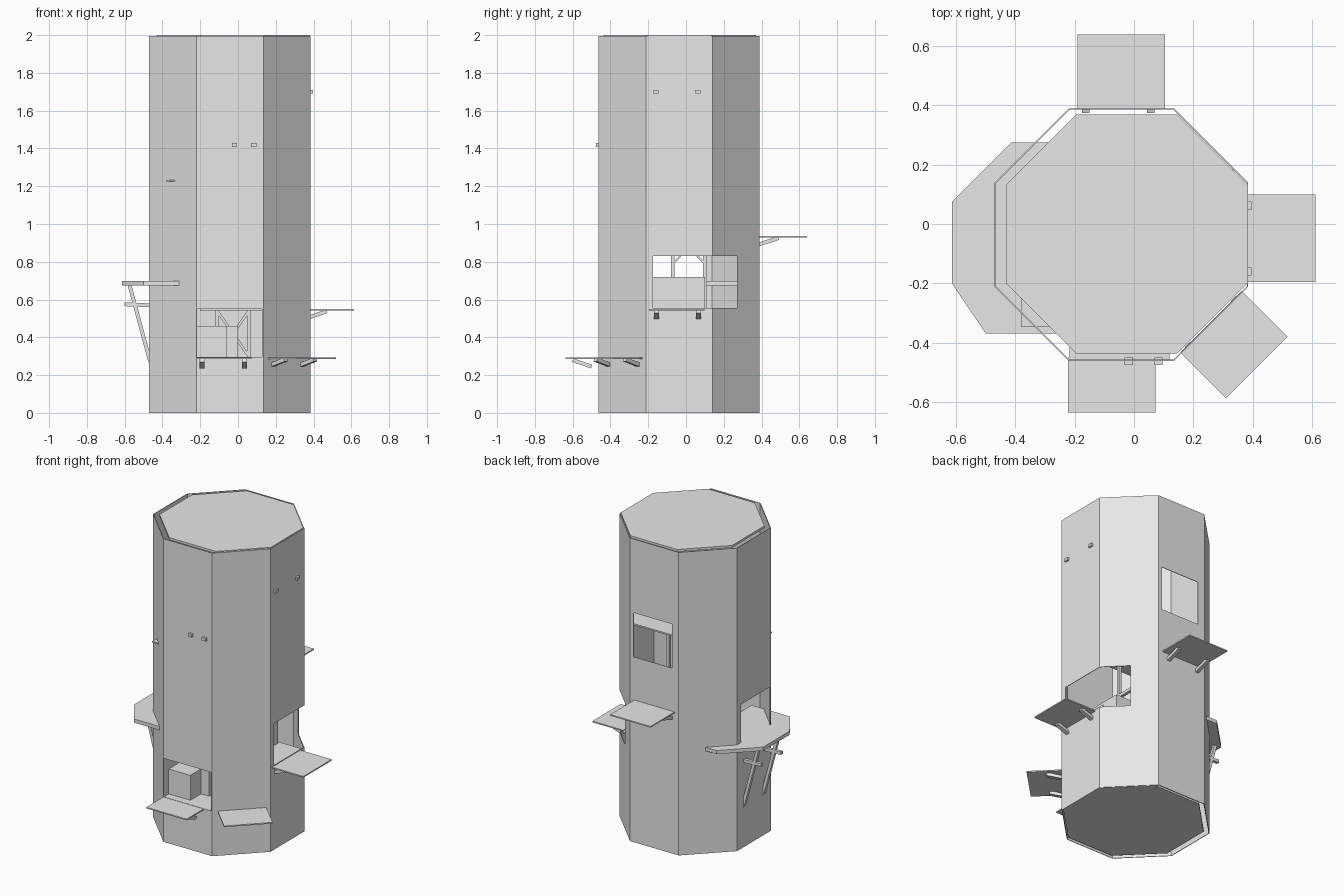
import bpy, bmesh, math
from mathutils import Vector, Matrix

if "Cube" in bpy.data.objects:
    bpy.data.objects.remove(bpy.data.objects["Cube"])

grey = bpy.data.materials.new("pale_grey")
grey.diffuse_color = (0.8, 0.8, 0.8, 1)
grey.use_nodes = True
grey.node_tree.nodes["Principled BSDF"].inputs["Base Color"].default_value = grey.diffuse_color


def make(name, bm):
    bmesh.ops.recalc_face_normals(bm, faces=bm.faces[:])
    me = bpy.data.meshes.new(name)
    bm.to_mesh(me)
    bm.free()
    me.materials.append(grey)
    ob = bpy.data.objects.new(name, me)
    bpy.context.collection.objects.link(ob)
    return ob


def prism(name, pts, z0, z1):
    bm = bmesh.new()
    f = bm.faces.new([bm.verts.new((x, y, z0)) for x, y in pts])
    new = bmesh.ops.extrude_face_region(bm, geom=[f])["geom"]
    bmesh.ops.translate(bm, vec=(0, 0, z1 - z0),
                        verts=[v for v in new if isinstance(v, bmesh.types.BMVert)])
    return make(name, bm)


def box(name, x0, x1, y0, y1, z0, z1):
    return prism(name, [(x0, y0), (x1, y0), (x1, y1), (x0, y1)], z0, z1)


def bar(name, a, b, w=0.02, h=0.02):
    # square bar between two points
    a, b = Vector(a), Vector(b)
    d = b - a
    bm = bmesh.new()
    bmesh.ops.create_cube(bm, size=1, matrix=Matrix.Translation((a + b) / 2)
                          @ d.to_track_quat('Z', 'Y').to_matrix().to_4x4()
                          @ Matrix.Diagonal((w, h, d.length, 1)))
    return make(name, bm)


def octagon(x0, x1, y0, y1, c):
    return [(x0 + c, y0), (x1 - c, y0), (x1, y0 + c), (x1, y1 - c),
            (x1 - c, y1), (x0 + c, y1), (x0, y1 - c), (x0, y0 + c)]


# Tower wall: thin eight-sided tube with window openings
outer = octagon(-0.47, 0.385, -0.462, 0.39, 0.25)
inner = octagon(-0.466, 0.381, -0.458, 0.386, 0.2483)
bm = bmesh.new()
rings = [[bm.verts.new((x, y, z)) for x, y in p]
         for p, z in ((outer, 0), (outer, 1.995), (inner, 1.995), (inner, 0))]
for r in range(4):
    for i in range(8):
        j, s = (i + 1) % 8, (r + 1) % 4
        bm.faces.new((rings[r][i], rings[r][j], rings[s][j], rings[s][i]))
wall = make("tower_wall", bm)

cutters = [box("window_cutter", *w) for w in (
    (-0.218, 0.128, -0.6, -0.4, 0.295, 0.55),    # front
    (0.2, 0.6, -0.175, 0.27, 0.555, 0.83),       # right, round the corner
    (-0.17, 0.11, 0.3, 0.6, 1.22, 1.51),         # back
    (-0.6, -0.4, -0.205, 0.1, 0.66, 0.95))]      # left
for c in cutters:
    m = wall.modifiers.new("window", 'BOOLEAN')
    m.operation, m.solver, m.object = 'DIFFERENCE', 'EXACT', c
dg = bpy.context.evaluated_depsgraph_get()
cut = bpy.data.meshes.new_from_object(wall.evaluated_get(dg))
wall.modifiers.clear()
wall.data = cut
for c in cutters:
    bpy.data.objects.remove(c)

# Roof and floor, slightly smaller than the wall
cap = octagon(-0.43, 0.381, -0.437, 0.37, 0.235)
prism("roof", cap, 1.985, 2.0)
prism("floor", cap, 0.0, 0.012)


# Fold-out shelves with two sloping struts each
def shelf(name, mid, angle, length, z, spread, start, reach, low, high):
    d = Vector((math.cos(angle), math.sin(angle), 0))
    s = Vector((-d.y, d.x, 0))
    c = Vector((mid[0], mid[1], 0))
    pts = [c - s * 0.147, c + s * 0.147, c + s * 0.147 + d * length, c - s * 0.147 + d * length]
    prism(name, [p.xy for p in pts], z - 0.004, z + 0.004)
    for k in spread:
        bar(name + "_strut", c + s * k + d * start + Vector((0, 0, low)),
            c + s * k + d * reach + Vector((0, 0, high)), 0.026, 0.02)


H = math.pi / 2
shelf("front_shelf", (-0.075, -0.45), -H, 0.187, 0.29, (-0.115, 0.11), 0.05, 0.15, 0.245, 0.28)
shelf("right_shelf", (0.385, -0.048), 0, 0.228, 0.547, (-0.108, 0.115), -0.005, 0.085, 0.507, 0.538)
shelf("back_shelf", (-0.043, 0.39), H, 0.25, 0.933, (-0.1, 0.12), -0.012, 0.1, 0.89, 0.925)
shelf("corner_shelf", (0.26, -0.33), -H / 2, 0.218, 0.29, (-0.11, 0.11), 0.0, 0.1, 0.255, 0.282)

# Large balcony piercing the left side, on two long legs
prism("balcony", [(-0.615, -0.2), (-0.5, -0.37), (-0.22, -0.37), (-0.22, 0.275),
                  (-0.415, 0.275), (-0.615, 0.075)], 0.675, 0.699)
for y in (0.065, -0.14):
    bar("balcony_leg", (-0.575, y, 0.68), (-0.465, y, 0.27))
    bar("balcony_crossbar", (-0.6, y, 0.575), (-0.43, y, 0.568))

# Small pegs on the wall
for x in (-0.018, 0.083):
    box("front_peg", x - 0.014, x + 0.014, -0.476, -0.45, 1.408, 1.428)
for y in (-0.16, 0.062):
    box("right_peg", 0.375, 0.397, y - 0.014, y + 0.014, 1.69, 1.71)

# Interior platforms, with corners reaching the wall
box("upper_platform", -0.12, 0.338, -0.15, 0.185, 1.312, 1.322)
box("upper_ledge", -0.382, -0.1, -0.348, -0.1, 1.225, 1.233)
box("middle_floor", -0.2, 0.385, -0.175, 0.12, 0.543, 0.551)
box("lower_floor", -0.218, 0.12, -0.46, -0.05, 0.288, 0.296)

# Cabinets behind the windows
box("front_cabinet", -0.218, -0.06, -0.41, -0.2, 0.296, 0.46)
box("front_cabinet_side", -0.06, 0.0, -0.3, -0.2, 0.296, 0.46)
box("right_cabinet", 0.05, 0.22, -0.175, 0.1, 0.551, 0.72)
box("cabinet_door", 0.22, 0.226, -0.11, -0.02, 0.56, 0.7)

# Inner frame of posts with corner braces
for x in (-0.11, 0.057):
    for y in (-0.07, 0.1):
        box("frame_post", x - 0.01, x + 0.01, y - 0.01, y + 0.01, 0.012, 1.312)
for z in (0.545, 0.84, 1.3):
    for x in (-0.11, 0.057):
        bar("frame_rail", (x, -0.07, z), (x, 0.1, z))
        for y, t in ((-0.07, 0.04), (0.1, -0.04)):
            bar("corner_brace", (x, y, z - 0.05), (x, y + t, z - 0.01), 0.01, 0.01)
for a, b in ((-0.11, 0.057), (0.057, -0.11)):
    bar("cross_brace", (a, -0.07, 0.3), (b, -0.07, 0.54), 0.014, 0.014)
